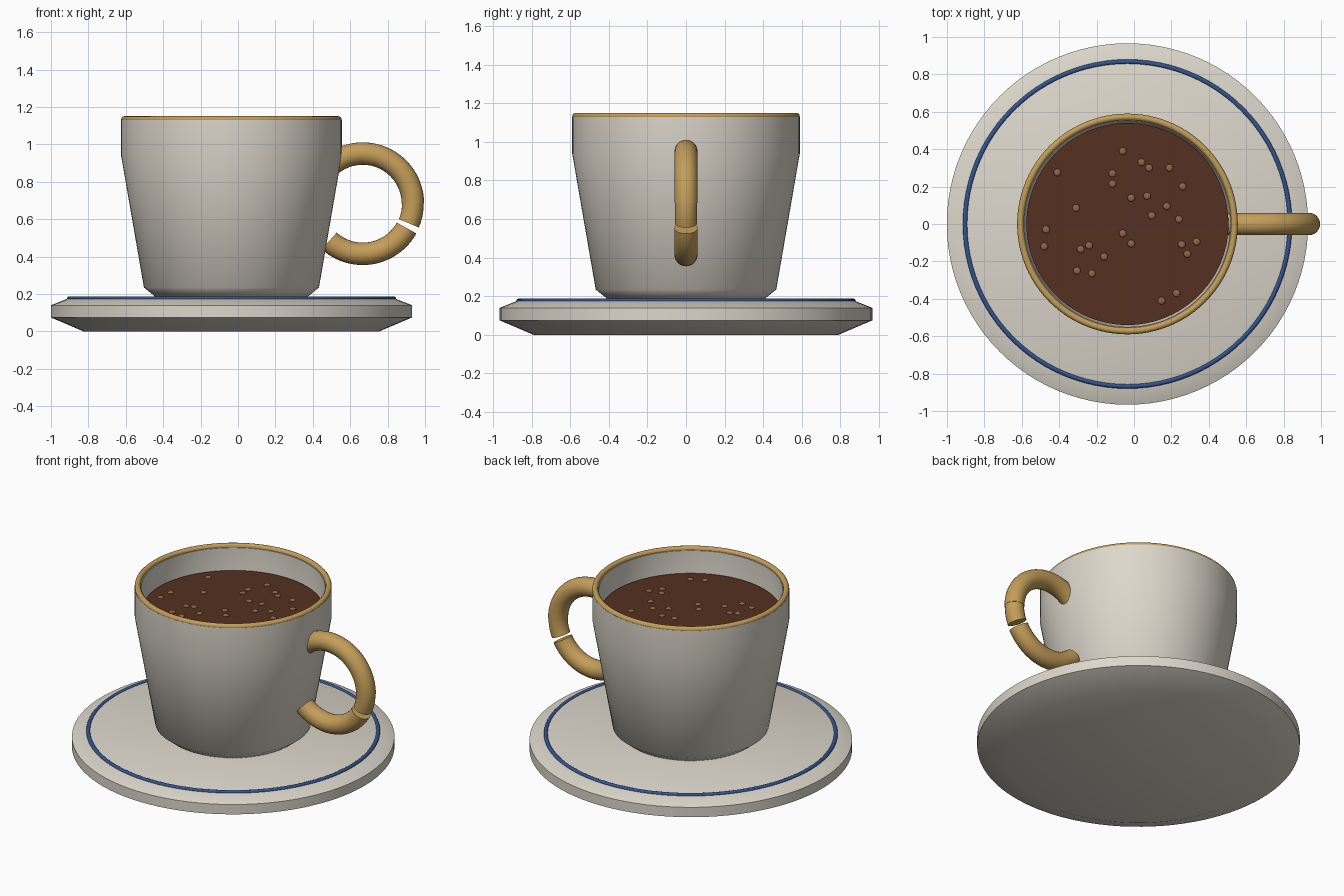
import bpy, bmesh, math

if "Cube" in bpy.data.objects:
    bpy.data.objects.remove(bpy.data.objects["Cube"])

CX = -0.035  # axis of cup and saucer


def material(name, rgb):
    m = bpy.data.materials.new(name)
    m.diffuse_color = (*rgb, 1)
    m.use_nodes = True
    m.node_tree.nodes["Principled BSDF"].inputs["Base Color"].default_value = m.diffuse_color
    return m


CERAMIC = material("ceramic", (0.72, 0.68, 0.60))
GOLD = material("gold", (0.55, 0.34, 0.10))
BLUE = material("blue", (0.03, 0.09, 0.28))
COFFEE = material("coffee", (0.09, 0.03, 0.015))
BUBBLE = material("bubble", (0.28, 0.13, 0.06))


def finish(name, bm, mat, angle=60):
    bmesh.ops.remove_doubles(bm, verts=bm.verts, dist=1e-5)
    bmesh.ops.recalc_face_normals(bm, faces=bm.faces)
    mesh = bpy.data.meshes.new(name)
    bm.to_mesh(mesh)
    bm.free()
    ob = bpy.data.objects.new(name, mesh)
    bpy.context.collection.objects.link(ob)
    mesh.materials.append(mat)
    bpy.ops.object.select_all(action='DESELECT')
    ob.select_set(True)
    bpy.context.view_layer.objects.active = ob
    bpy.ops.object.shade_smooth_by_angle(angle=math.radians(angle))
    return ob


def lathe(name, profile, mat, steps=96):
    """Spin an (r, z) profile round the cup axis."""
    bm = bmesh.new()
    vs = [bm.verts.new((CX + r, 0, z)) for r, z in profile]
    es = [bm.edges.new(p) for p in zip(vs, vs[1:])]
    bmesh.ops.spin(bm, geom=vs + es, cent=(CX, 0, 0), axis=(0, 0, 1),
                   angle=math.tau, steps=steps, use_merge=True)
    return finish(name, bm, mat)


def ring_profile(r, z, minor, n=12):
    return [(r + minor * math.cos(i * math.tau / n),
             z + minor * math.sin(i * math.tau / n)) for i in range(n + 1)]


def arc_tube(name, centre, major, minor, start, end, mat, sides=24):
    """Capped torus segment in the xz plane, angles in degrees."""
    bm = bmesh.new()
    steps = max(4, int(abs(end - start) / 4))
    rings = []
    for i in range(steps + 1):
        a = math.radians(start + (end - start) * i / steps)
        ring = []
        for j in range(sides):
            b = j * math.tau / sides
            r = major + minor * math.cos(b)
            ring.append(bm.verts.new((centre[0] + r * math.cos(a), minor * math.sin(b),
                                      centre[1] + r * math.sin(a))))
        rings.append(ring)
    for p, q in zip(rings, rings[1:]):
        for j in range(sides):
            k = (j + 1) % sides
            bm.faces.new((p[j], p[k], q[k], q[j]))
    bm.faces.new(rings[0])
    bm.faces.new(rings[-1])
    return finish(name, bm, mat)


# Saucer and its painted ring
lathe("saucer", [(0, 0), (0.79, 0), (0.966, 0.075), (0.966, 0.14),
                 (0.865, 0.18), (0, 0.18)], CERAMIC)
lathe("saucer_ring", ring_profile(0.868, 0.176, 0.012), BLUE)

# Cup with hollow inside, and gilded rim
lathe("cup", [(0, 0.18), (0.40, 0.18), (0.468, 0.235), (0.59, 0.94), (0.59, 1.13),
              (0.55, 1.13), (0.55, 0.94), (0.43, 0.25), (0, 0.22)], CERAMIC)
lathe("cup_rim", ring_profile(0.572, 1.133, 0.018), GOLD)

# Handle: long upper arc, short joint, gap, lower arc
H = (0.667, 0.683)
arc_tube("handle_upper", H, 0.268, 0.06, 0, 130, GOLD)
arc_tube("handle_joint", H, 0.268, 0.058, 0, -23, GOLD)
arc_tube("handle_lower", H, 0.268, 0.06, -29, -132, GOLD)

# Coffee surface with small bubbles
lathe("coffee", [(0, 0.955), (0.54, 0.955), (0.54, 0.985), (0, 0.985)], COFFEE)
spots = [(-.06, .39), (.04, .33), (.08, .30), (.19, .30), (.26, .20), (-.115, .27),
         (-.115, .215), (-.41, .275), (-.015, .14), (.07, .15), (.175, .095),
         (.095, .045), (.24, .025), (-.31, .085), (-.47, -.03), (-.48, -.12),
         (-.06, -.05), (-.015, -.105), (-.24, -.115), (-.285, -.135), (-.16, -.175),
         (-.305, -.25), (-.225, -.265), (.255, -.11), (.335, -.095), (.285, -.16),
         (.147, -.41), (.227, -.37)]
bm = bmesh.new()
for x, y in spots:
    new = bmesh.ops.create_uvsphere(bm, u_segments=16, v_segments=8, radius=0.02)["verts"]
    bmesh.ops.scale(bm, vec=(1, 1, 0.4), verts=new)
    bmesh.ops.translate(bm, vec=(x, y, 0.986), verts=new)
finish("coffee_bubbles", bm, BUBBLE)
